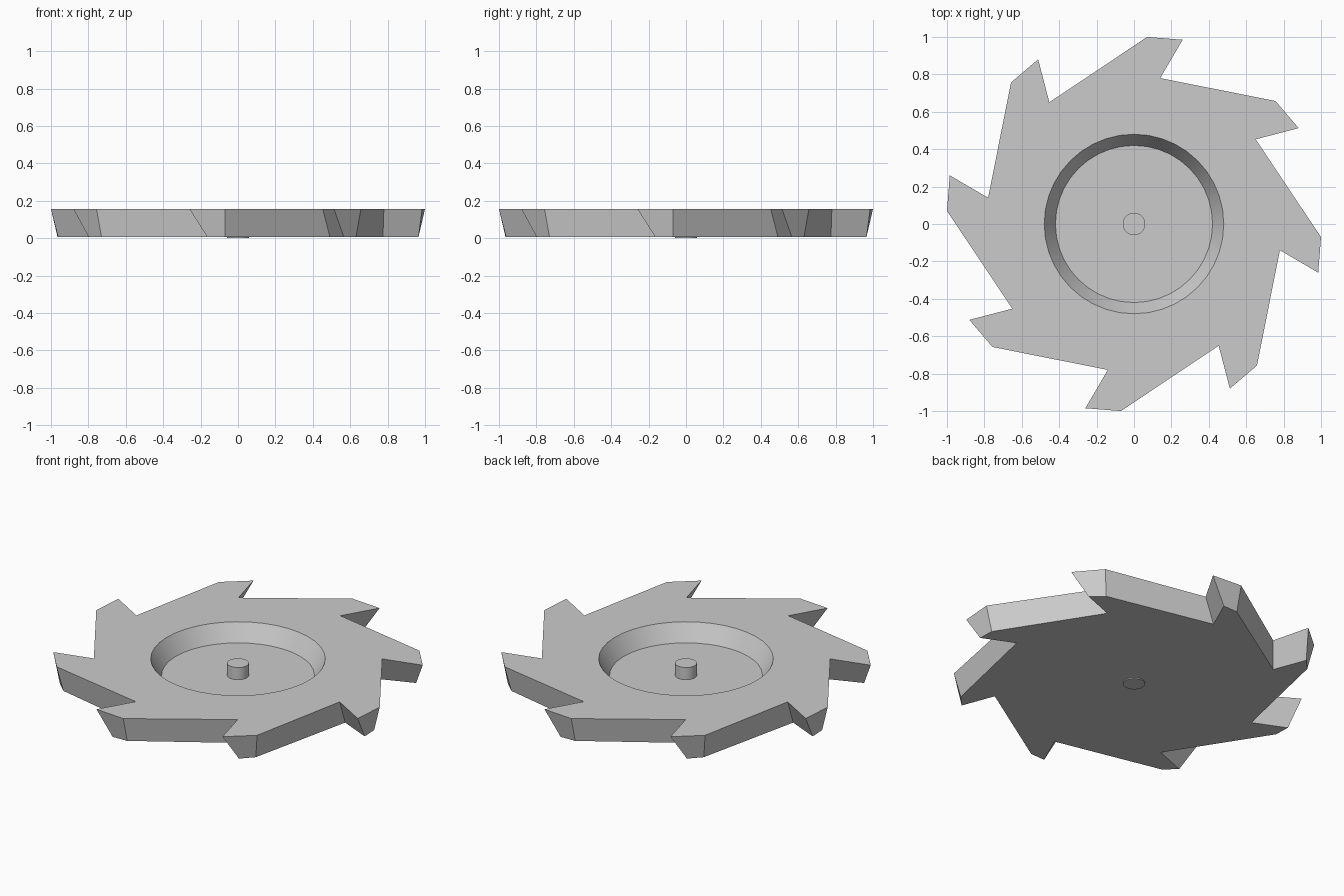
import bpy, bmesh
from math import radians, sin, cos, pi
from mathutils import Matrix

if "Cube" in bpy.data.objects:
    bpy.data.objects.remove(bpy.data.objects["Cube"])

Z0, Z1, FLOOR = 0.007, 0.157, 0.057
TEETH, SEG = 8, 40

# One tooth: heel, tip, notch (clockwise); the underside is raked inward
TOOTH_TOP = [(0.07, 1.0), (0.26, 0.985), (0.14, 0.78)]
TOOTH_BOTTOM = [(0.07, 0.962), (0.165, 0.965), (0.08, 0.775)]


def toothed_loop(bm, tooth, z):
    verts = []
    for i in range(TEETH):
        rot = Matrix.Rotation(-i * 2 * pi / TEETH, 4, 'Z')
        for x, y in tooth:
            v = bm.verts.new((x, y, z))
            v.co = rot @ v.co
            verts.append(v)
    return verts


def circle_loop(bm, r, z):
    return [bm.verts.new((r * cos(2 * pi * i / SEG), r * sin(2 * pi * i / SEG), z))
            for i in range(SEG)]


def loop_edges(bm, loop):
    pairs = zip(loop, loop[1:] + loop[:1])
    return [bm.edges.get(p) or bm.edges.new(p) for p in pairs]


def wall(bm, a, b):
    n = len(a)
    for i in range(n):
        j = (i + 1) % n
        bm.faces.new((a[i], a[j], b[j], b[i]))


def finish(bm, name):
    bmesh.ops.recalc_face_normals(bm, faces=bm.faces)
    mesh = bpy.data.meshes.new(name)
    bm.to_mesh(mesh)
    bm.free()
    ob = bpy.data.objects.new(name, mesh)
    bpy.context.collection.objects.link(ob)
    bpy.ops.object.select_all(action='DESELECT')
    ob.select_set(True)
    bpy.context.view_layer.objects.active = ob
    bpy.ops.object.shade_smooth_by_angle(angle=radians(30))


# Saw blade disc with a round recess in the top
bm = bmesh.new()
top, bottom = toothed_loop(bm, TOOTH_TOP, Z1), toothed_loop(bm, TOOTH_BOTTOM, Z0)
rim, floor = circle_loop(bm, 0.48, Z1), circle_loop(bm, 0.42, FLOOR)
wall(bm, top, bottom)
wall(bm, rim, floor)
bm.faces.new(floor)
bm.faces.new(bottom)
bmesh.ops.triangle_fill(bm, edges=loop_edges(bm, top) + loop_edges(bm, rim),
                        use_beauty=True, normal=(0, 0, 1))
finish(bm, "saw_blade")

# Axle pin, passing through the disc
bm = bmesh.new()
bmesh.ops.create_cone(bm, cap_ends=True, segments=32, radius1=0.06, radius2=0.06,
                      depth=0.131, matrix=Matrix.Translation((0, 0, 0.0655)))
finish(bm, "axle_pin")
